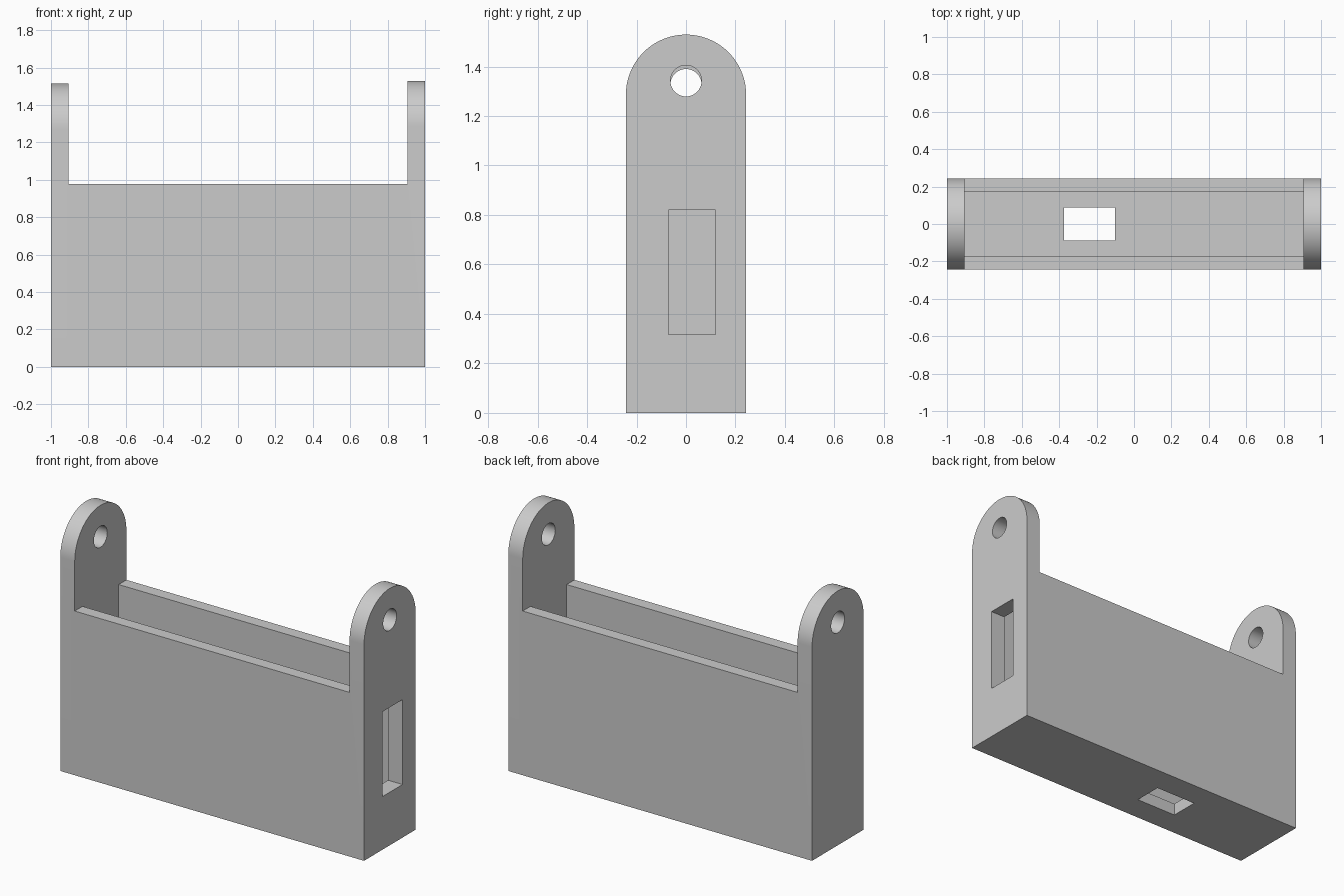
import bpy, bmesh, math

default = bpy.data.objects.get("Cube")
if default:
    bpy.data.objects.remove(default)

HALF_DEPTH = 0.243     # also the radius of the rounded ear tops
PLATE_IN = 0.905       # inner face of the end plates
RIM = 0.977
WALL = 0.073
EARS = {-1: 1.271, 1: 1.286}   # arch centre height for each end

grey = bpy.data.materials.new("plain grey")
grey.use_nodes = True
colour = (0.6, 0.6, 0.6, 1)
grey.diffuse_color = colour
grey.node_tree.nodes["Principled BSDF"].inputs["Base Color"].default_value = colour


def loft(name, rings):
    """Closed solid through rings of equal point count."""
    bm = bmesh.new()
    loops = [[bm.verts.new(p) for p in ring] for ring in rings]
    n = len(loops[0])
    for a, b in zip(loops, loops[1:]):
        for i in range(n):
            j = (i + 1) % n
            bm.faces.new((a[i], a[j], b[j], b[i]))
    bm.faces.new(loops[0])
    bm.faces.new(loops[-1])
    bmesh.ops.recalc_face_normals(bm, faces=bm.faces)
    mesh = bpy.data.meshes.new(name)
    bm.to_mesh(mesh)
    bm.free()
    mesh.materials.append(grey)
    obj = bpy.data.objects.new(name, mesh)
    bpy.context.collection.objects.link(obj)
    return obj


def box(name, x0, x1, y0, y1, z0, z1):
    return loft(name, [[(x, y0, z0), (x, y1, z0), (x, y1, z1), (x, y0, z1)]
                       for x in (x0, x1)])


def arc(x, radius, zc, start, end, steps):
    return [(x, radius * math.cos(t), zc + radius * math.sin(t))
            for t in (start + (end - start) * i / steps for i in range(steps + 1))]


def arch(x, zc):
    return [(x, -HALF_DEPTH, 0), (x, HALF_DEPTH, 0)] + arc(x, HALF_DEPTH, zc, 0, math.pi, 48)


# Body: arched block, its middle is opened afterwards
body = loft("carrier_body", [arch(-1, EARS[-1]), arch(-PLATE_IN, EARS[-1]),
                             arch(PLATE_IN, EARS[1]), arch(1, EARS[1])])

# Opening between the ears together with the inside of the tray
inner = HALF_DEPTH - WALL
half = [(inner, WALL), (inner, RIM), (0.5, RIM), (0.5, 2)]
profile = half + [(-y, z) for y, z in reversed(half)]
cutters = [loft("tray_cutter", [[(x, y, z) for y, z in profile]
                                for x in (-PLATE_IN, PLATE_IN)])]

# Round handle holes in the ears
for side, zc in EARS.items():
    cutters.append(loft("ear_hole_cutter",
                        [arc(side * x, 0.063, zc + 0.056, 0, math.tau * 47 / 48, 47)
                         for x in (0.85, 1.1)]))

# Slot in the left end plate and window in the floor
cutters.append(box("end_slot_cutter", 0.85, 1.1, -0.071, 0.119, 0.316, 0.821))
cutters.append(box("floor_window_cutter", -0.373, -0.102, -0.087, 0.087, -0.1, 0.15))

bpy.ops.object.select_all(action='DESELECT')
bpy.context.view_layer.objects.active = body
body.select_set(True)
for cutter in cutters:
    cutter.hide_render = True
    mod = body.modifiers.new("cut", 'BOOLEAN')
    mod.operation = 'DIFFERENCE'
    mod.solver = 'EXACT'
    mod.object = cutter
    bpy.ops.object.modifier_apply(modifier=mod.name)
    bpy.data.objects.remove(cutter)

bpy.ops.object.shade_smooth_by_angle(angle=math.radians(30))
